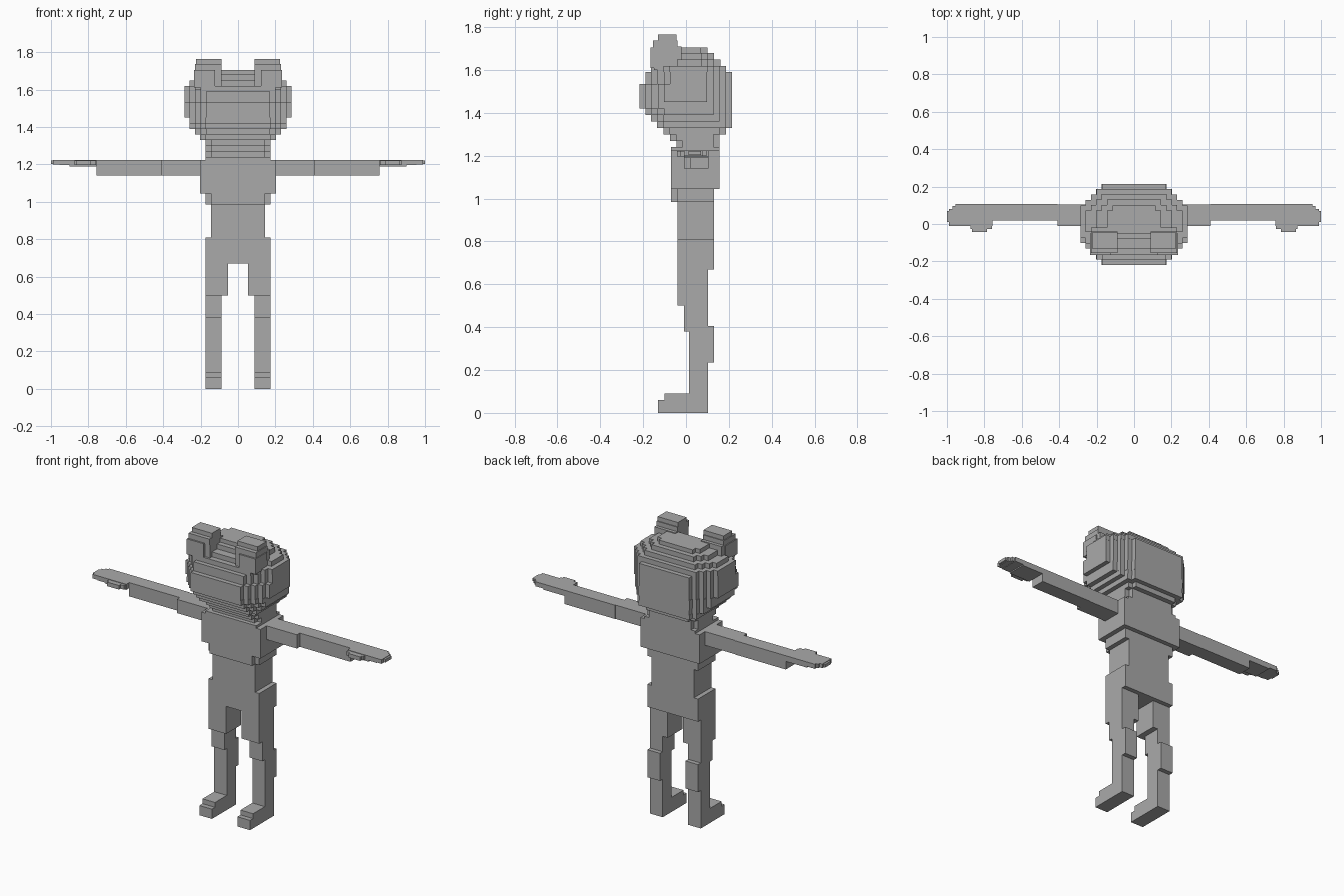
import bpy, bmesh

grey = bpy.data.materials.new("plain grey")
grey.diffuse_color = (0.4, 0.4, 0.4, 1)


def blocks(name, boxes, side=1):
    """One closed blocky skin around the union of boxes (x0, x1, y0, y1, z0, z1)."""
    if side < 0:
        boxes = [(-b[1], -b[0]) + tuple(b[2:]) for b in boxes]
    boxes = [tuple(round(v, 4) for v in b) for b in boxes]
    cuts = [sorted({v for b in boxes for v in b[2 * a:2 * a + 2]}) for a in range(3)]
    index = [{v: i for i, v in enumerate(c)} for c in cuts]
    filled = set()
    for b in boxes:
        r = [range(index[a][b[2 * a]], index[a][b[2 * a + 1]]) for a in range(3)]
        filled.update((i, j, k) for i in r[0] for j in r[1] for k in r[2])
    bm = bmesh.new()
    verts = {}

    def vert(key):
        if key not in verts:
            verts[key] = bm.verts.new([cuts[a][key[a]] for a in range(3)])
        return verts[key]

    for cell in sorted(filled):
        for a in range(3):
            for d in (0, 1):
                near = list(cell)
                near[a] += 2 * d - 1
                if tuple(near) in filled:
                    continue
                ring = []
                for u, v in ((0, 0), (1, 0), (1, 1), (0, 1)):
                    key = list(cell)
                    key[a] += d
                    key[(a + 1) % 3] += u
                    key[(a + 2) % 3] += v
                    ring.append(vert(tuple(key)))
                bm.faces.new(ring if d else ring[::-1])
    mesh = bpy.data.meshes.new(name)
    bm.to_mesh(mesh)
    bm.free()
    mesh.materials.append(grey)
    obj = bpy.data.objects.new(name, mesh)
    bpy.context.collection.objects.link(obj)
    return obj


# Head: layers of (bottom, top, half width, front, back, corner steps)
STEP = 0.029
layers = [
    (1.24, 1.27, .173, -.045, .157, 1),
    (1.27, 1.30, .173, -.075, .157, 1),
    (1.30, 1.33, .173, -.105, .187, 1),
    (1.33, 1.36, .202, -.135, .215, 1),
    (1.36, 1.39, .23, -.163, .215, 2),
    (1.39, 1.42, .26, -.19, .215, 3),
    (1.42, 1.45, .26, -.218, .215, 3),
    (1.45, 1.535, .287, -.218, .215, 4),
    (1.535, 1.59, .287, -.19, .215, 4),
    (1.59, 1.62, .287, -.163, .187, 3),
    (1.62, 1.65, .26, -.13, .16, 3),
    (1.65, 1.68, .202, -.08, .13, 2),
    (1.68, 1.705, .145, -.05, .10, 1),
]
head = []
for z0, z1, w, front, back, n in layers:
    for k in range(n + 1):
        x, inset = w - k * STEP, (n - k) * STEP
        head.append((-x, x, front + inset, back - inset, z0, z1))
blocks("head", head)

# Torso, waist and hips
blocks("torso", [
    (-.173, .173, -.07, .157, 1.22, 1.24),
    (-.202, .202, -.07, .157, 1.045, 1.225),
    (-.173, .173, -.04, .13, .985, 1.045),
    (-.145, .145, -.07, .13, .985, 1.045),
    (-.145, .145, -.04, .13, .81, .985),
    (-.173, .173, -.04, .13, .67, .81),
])

for side, word in ((1, "right"), (-1, "left")):
    # Raised knob on top of the head
    blocks(word + "_ear", [
        (.087, .23, -.15, -.02, 1.6, 1.71),
        (.087, .23, -.155, -.04, 1.7, 1.738),
        (.087, .225, -.13, -.045, 1.73, 1.765),
        (.122, .235, -.165, -.05, 1.61, 1.705),
    ], side)

    # Upper arm and forearm
    blocks(word + "_arm", [
        (.2, .41, -.01, .103, 1.14, 1.225),
        (.41, .757, .018, .106, 1.14, 1.225),
    ], side)

    # Flat hand with stepped fingertips and thumb
    blocks(word + "_hand", [
        (.757, .90, -.01, .106, 1.19, 1.225),
        (.90, .955, -.01, .106, 1.197, 1.225),
        (.955, .97, -.01, .095, 1.2, 1.225),
        (.97, .988, -.01, .08, 1.2, 1.225),
        (.988, 1.0, .012, .07, 1.203, 1.222),
        (.76, .875, -.027, -.01, 1.197, 1.222),
        (.785, .865, -.042, -.027, 1.197, 1.222),
    ], side)

    # Thigh, knee, calf and foot
    blocks(word + "_leg", [
        (.053, .173, -.04, .103, .5, .67),
        (.087, .173, -.01, .103, .38, .5),
        (.087, .173, .015, .103, 0, .38),
        (.087, .173, .015, .13, .235, .405),
        (.087, .173, -.13, .103, 0, .06),
        (.087, .173, -.10, .103, .06, .09),
    ], side)
